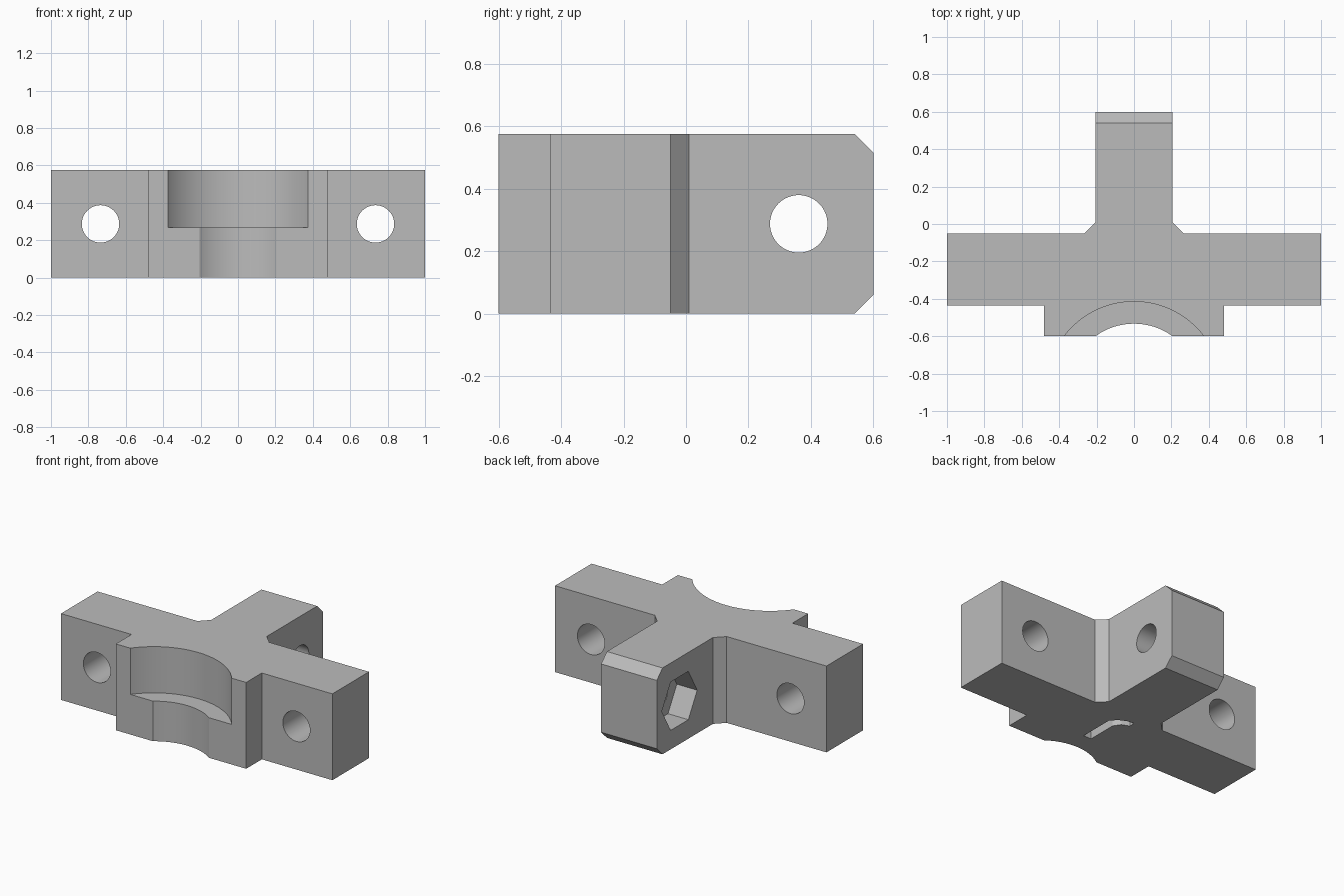
import bpy, bmesh, math
from mathutils import Matrix, Vector

cube = bpy.data.objects.get("Cube")
if cube:
    bpy.data.objects.remove(cube, do_unlink=True)

H = 0.575          # height of the bracket
MID = H / 2        # height of the hole centres

grey = bpy.data.materials.new("mid_grey")
grey.use_nodes = True
grey.diffuse_color = (0.5, 0.5, 0.5, 1)
grey.node_tree.nodes["Principled BSDF"].inputs["Base Color"].default_value = (0.5, 0.5, 0.5, 1)


def make_object(name, bm):
    bmesh.ops.recalc_face_normals(bm, faces=bm.faces)
    mesh = bpy.data.meshes.new(name)
    bm.to_mesh(mesh)
    bm.free()
    mesh.materials.append(grey)
    obj = bpy.data.objects.new(name, mesh)
    bpy.context.collection.objects.link(obj)
    return obj


def extrude_outline(outline, z0, z1):
    bm = bmesh.new()
    face = bm.faces.new([bm.verts.new((x, y, z0)) for x, y in outline])
    up = bmesh.ops.extrude_face_region(bm, geom=[face])["geom"]
    verts = [v for v in up if isinstance(v, bmesh.types.BMVert)]
    bmesh.ops.translate(bm, verts=verts, vec=(0, 0, z1 - z0))
    return bm


def prism(name, start, end, radius, sides=64):
    """Cylinder or polygonal prism running from start to end."""
    start, end = Vector(start), Vector(end)
    axis = end - start
    bm = bmesh.new()
    turn = axis.to_track_quat("Z", "Y").to_matrix().to_4x4()
    bmesh.ops.create_cone(bm, cap_ends=True, segments=sides, radius1=radius, radius2=radius,
                          depth=axis.length, matrix=Matrix.Translation((start + end) / 2) @ turn)
    return make_object(name, bm)


# T-shaped body: half outline mirrored across x
half = [(0.48, -0.6), (0.48, -0.435), (1, -0.435), (1, -0.05),
        (0.265, -0.05), (0.205, 0.01), (0.205, 0.6)]
bm = extrude_outline(half + [(-x, y) for x, y in reversed(half)], 0, H)

# Chamfer the upper and lower edges of the stem end
ends = [e for e in bm.edges if all(v.co.y > 0.59 for v in e.verts)
        and abs(e.verts[0].co.z - e.verts[1].co.z) < 0.01]
bmesh.ops.bevel(bm, geom=ends, offset=0.06, segments=1, affect="EDGES")
body = make_object("bracket_body", bm)

# Stepped round seat in the front boss
cutters = [prism("seat_upper_cutter", (0, -0.885, 0.267), (0, -0.885, 0.8), 0.47, 128),
           prism("seat_lower_cutter", (0, -0.885, -0.2), (0, -0.885, 0.4), 0.352, 128)]

# Bolt holes through both arms
for side in (-1, 1):
    cutters.append(prism("arm_hole_cutter", (side * 0.735, -0.8, MID), (side * 0.735, 0.3, MID), 0.1))

# Cross hole through the stem
cutters.append(prism("stem_hole_cutter", (-0.4, 0.361, MID), (0.4, 0.361, MID), 0.092))

# Six-sided nut pocket with corners pointing along y
corners = [(0.361 + 0.186 * math.cos(math.radians(a)), MID + 0.186 * math.sin(math.radians(a)))
           for a in range(0, 360, 60)]
bm = extrude_outline(corners, -0.4, -0.055)
for v in bm.verts:
    v.co = (v.co.z, v.co.x, v.co.y)
cutters.append(make_object("nut_pocket_cutter", bm))

# Small bent recess in the underside
bend = [(0.058, -0.404), (0, -0.404), (0, -0.2), (-0.03, -0.155), (-0.08, -0.135),
        (-0.08, -0.095), (-0.03, -0.1), (0.02, -0.125), (0.058, -0.165)]
cutters.append(make_object("underside_recess_cutter", extrude_outline(bend, -0.1, 0.06)))

# Cut everything out of the body
bpy.ops.object.select_all(action="DESELECT")
bpy.context.view_layer.objects.active = body
body.select_set(True)
for cutter in cutters:
    cutter.hide_render = True
    mod = body.modifiers.new(cutter.name, "BOOLEAN")
    mod.operation = "DIFFERENCE"
    mod.solver = "EXACT"
    mod.object = cutter
    bpy.ops.object.modifier_apply(modifier=mod.name)
    bpy.data.objects.remove(cutter, do_unlink=True)

# Smooth bores with crisp edges
bpy.ops.object.shade_smooth_by_angle(angle=math.radians(30))
